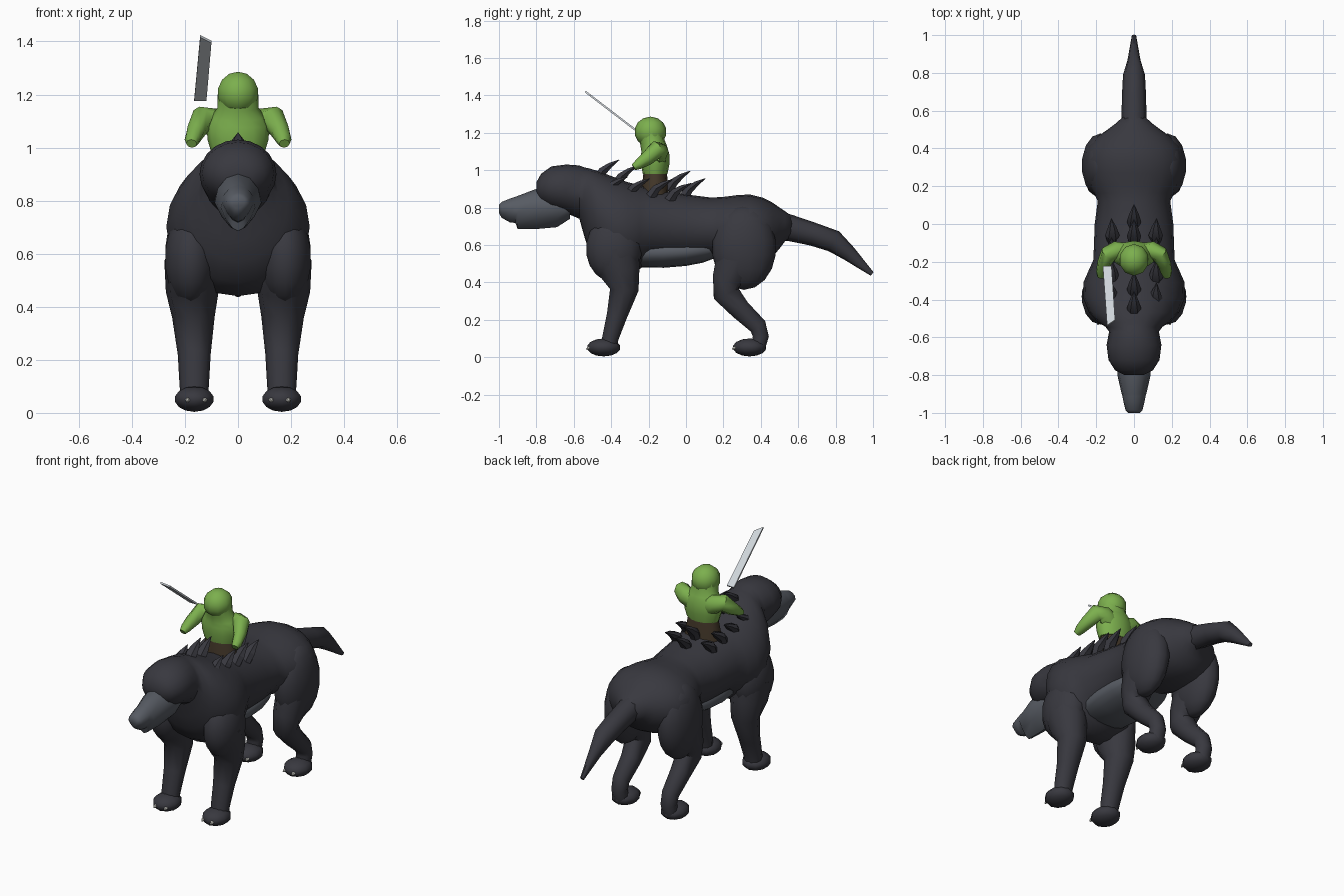
import bpy, bmesh, math
from mathutils import Vector

cube = bpy.data.objects.get("Cube")
if cube:
    bpy.data.objects.remove(cube, do_unlink=True)


def material(name, r, g, b):
    m = bpy.data.materials.new(name)
    m.use_nodes = True
    m.diffuse_color = (r, g, b, 1)
    m.node_tree.nodes["Principled BSDF"].inputs["Base Color"].default_value = (r, g, b, 1)
    return m


FUR = material("dark fur", 0.04, 0.04, 0.05)
GREY = material("grey muzzle", 0.095, 0.105, 0.125)
GREEN = material("green skin", 0.2, 0.43, 0.075)
BROWN = material("brown trousers", 0.056, 0.038, 0.022)
STEEL = material("pale steel", 0.63, 0.67, 0.71)
CLAW = material("claw white", 0.6, 0.6, 0.56)


def finish(name, bm, mat, angle=50):
    bmesh.ops.recalc_face_normals(bm, faces=bm.faces)
    me = bpy.data.meshes.new(name)
    bm.to_mesh(me)
    bm.free()
    me.materials.append(mat)
    ob = bpy.data.objects.new(name, me)
    bpy.context.collection.objects.link(ob)
    bpy.ops.object.select_all(action='DESELECT')
    ob.select_set(True)
    bpy.context.view_layer.objects.active = ob
    bpy.ops.object.shade_smooth_by_angle(angle=math.radians(angle))


def tube(name, rings, mat, sides=10, axis=None, ref=(1, 0, 0), taper=0, angle=50):
    """Skin oval rings of (x, y, z, half width, half depth) along a path."""
    bm = bmesh.new()
    pts = [Vector(r[:3]) for r in rings]
    loops = []
    for i, r in enumerate(rings):
        t = Vector(axis) if axis else (pts[min(i + 1, len(pts) - 1)] - pts[max(i - 1, 0)]).normalized()
        u = Vector(ref)
        u = (u - t * u.dot(t)).normalized()
        v = u.cross(t)
        loop = []
        for k in range(sides):
            a = math.tau * k / sides
            c, s = math.cos(a), math.sin(a)
            w = r[3] * (1 + taper * min(0, s))
            loop.append(bm.verts.new(pts[i] + u * c * w + v * s * r[4]))
        loops.append(loop)
    for a, b in zip(loops, loops[1:]):
        for k in range(sides):
            n = (k + 1) % sides
            bm.faces.new((a[k], a[n], b[n], b[k]))
    bm.faces.new(loops[0])
    bm.faces.new(loops[-1])
    finish(name, bm, mat, angle)


def along_y(rows):
    """Turn (y, top, bottom, half width) rows into rings."""
    return [(0, y, (t + b) / 2, w, (t - b) / 2) for y, t, b, w in rows]


def ball(name, centre, radii, mat, segs=14, rows=9):
    bm = bmesh.new()
    bmesh.ops.create_uvsphere(bm, u_segments=segs, v_segments=rows, radius=1)
    bmesh.ops.scale(bm, vec=radii, verts=bm.verts)
    bmesh.ops.translate(bm, vec=centre, verts=bm.verts)
    finish(name, bm, mat)


# Beast: head, neck, broad shoulders and rump in one skin, with a pale belly
tube("beast_body", along_y([
    (-0.80, .935, .865, .05), (-0.775, .98, .82, .10), (-0.72, 1.02, .79, .135),
    (-0.64, 1.03, .77, .145), (-0.57, 1.025, .74, .132), (-0.545, 1.015, .65, .15),
    (-0.52, 1.01, .57, .19), (-0.47, .995, .49, .238), (-0.39, .965, .44, .27),
    (-0.31, .935, .44, .268), (-0.25, .92, .47, .242), (-0.19, .905, .51, .215),
    (0, .87, .52, .208), (0.12, .855, .53, .192), (0.165, .855, .52, .212),
    (0.21, .858, .51, .238), (0.27, .866, .5, .255), (0.34, .87, .5, .262),
    (0.41, .853, .51, .242), (0.465, .825, .54, .19), (0.5, .8, .58, .14),
    (0.53, .78, .62, .1), (0.57, .75, .64, .055)]), FUR, 20, axis=(0, 1, 0))
tube("belly", along_y([
    (-0.31, .62, .51, .12), (-0.25, .64, .48, .158), (-0.12, .64, .478, .176),
    (0, .64, .488, .174), (0.09, .64, .505, .155), (0.17, .63, .535, .11)]), GREY, 16, axis=(0, 1, 0))

# Muzzle with a step down to the jaw
tube("muzzle", along_y([
    (-1.0, .815, .77, .03), (-0.985, .83, .745, .045), (-0.94, .848, .72, .056),
    (-0.912, .858, .718, .061), (-0.9, .862, .685, .065), (-0.8, .9, .685, .088),
    (-0.69, .89, .695, .09), (-0.62, .86, .74, .07)]), GREY, 12,
    axis=(0, 1, 0), taper=0.4, angle=50)

# Tail
tube("tail", [(0, .48, .70, .08, .085), (0, .56, .69, .066, .07), (0, .68, .657, .064, .062),
              (0, .79, .62, .058, .06), (0, .87, .555, .034, .042), (0, .995, .445, .012, .012)],
     FUR, 8)

# Legs, paws and claws on both sides
for side, s in (("left", 1), ("right", -1)):
    ball(side + "_shoulder", (s * .178, -.385, .58), (.1, .15, .18), FUR)
    ball(side + "_thigh", (s * .178, .31, .585), (.1, .172, .225), FUR)
    tube(side + "_front_leg", [(s * .178, -.385, .58, .1, .14), (s * .172, -.355, .46, .1, .115),
                               (s * .168, -.33, .36, .08, .08), (s * .165, -.37, .22, .062, .057),
                               (s * .165, -.405, .1, .055, .046), (s * .165, -.41, .05, .05, .045)], FUR)
    tube(side + "_rear_leg", [(s * .18, .28, .52, .09, .13), (s * .175, .225, .41, .08, .09),
                              (s * .17, .215, .34, .07, .075), (s * .165, .29, .255, .058, .058),
                              (s * .165, .385, .165, .048, .05), (s * .165, .40, .11, .046, .045),
                              (s * .165, .385, .05, .045, .04)], FUR)
    for end, y in (("front", -.44), ("rear", .34)):
        ball(f"{side}_{end}_paw", (s * .165, y, .052), (.078, .09, .048), FUR, 10, 7)
        for n, (dx, dy) in enumerate(((-.04, .072), (.025, .08))):
            x = s * (.165 + dx)
            tube(f"{side}_{end}_claw_{n + 1}", [(x, y - dy + .02, .052, .01, .01),
                                               (x, y - dy - .004, .048, .009, .009),
                                               (x, y - dy - .014, .043, .003, .003)], CLAW, 6)


# Back-swept spikes in three rows
def spike(name, x, y, z, rise):
    tube(name, [(x, y, z - .035, .028, .032), (x, y + .03, z + .01, .038, .026),
                (x, y + .07, z + rise * .6, .024, .016), (x * 1.04, y + .118, z + rise, .002, .002)],
         FUR, 6, angle=30)


for n, (y, z) in enumerate(((-.475, .985), (-.375, .955), (-.095, .925), (-.015, .885))):
    spike(f"centre_spike_{n + 1}", 0, y, z, .07)
for n, (y, z) in enumerate(((-.43, .905), (-.31, .895), (-.19, .89), (-.09, .87))):
    for side, s in (("left", 1), ("right", -1)):
        spike(f"{side}_spike_{n + 1}", s * .115, y, z, .06)

# Rider
tube("rider_trousers", [(0, -.165, .85, .115, .075), (0, -.165, .92, .105, .07),
                        (0, -.165, .99, .09, .062)], BROWN, 12)
tube("rider_torso", [(0, -.165, .98, .1, .066), (0, -.165, 1.03, .115, .076),
                     (0, -.165, 1.08, .118, .076), (0, -.17, 1.115, .103, .07),
                     (0, -.18, 1.15, .078, .066), (0, -.187, 1.2, .077, .072)], GREEN, 12)
ball("rider_head", (0, -.19, 1.205), (.081, .086, .081), GREEN, 10, 7)
for side, s in (("left", 1), ("right", -1)):
    tube(side + "_arm", [(s * .05, -.15, 1.075, .06, .05), (s * .1, -.14, 1.098, .052, .048),
                         (s * .134, -.158, 1.108, .05, .046), (s * .16, -.21, 1.06, .038, .036),
                         (s * .172, -.255, 1.03, .027, .03), (s * .175, -.28, 1.015, .018, .02)],
         GREEN, 8, ref=(0, 0, 1))

# Blade with a slanted tip
bm = bmesh.new()
along = Vector((.02, -.32, .245)).normalized()
across = Vector((1, 0, 0))
normal = across.cross(along).normalized()
base = Vector((-.142, -.225, 1.18))
outline = [base + along * u + across * v - normal * .005
           for u, v in ((0, -.023), (0, .023), (.36, .024), (.395, -.02))]
face = bm.faces.new([bm.verts.new(p) for p in outline])
new = bmesh.ops.extrude_face_region(bm, geom=[face])["geom"]
bmesh.ops.translate(bm, vec=normal * .01, verts=[g for g in new if isinstance(g, bmesh.types.BMVert)])
finish("sword_blade", bm, STEEL, 20)
